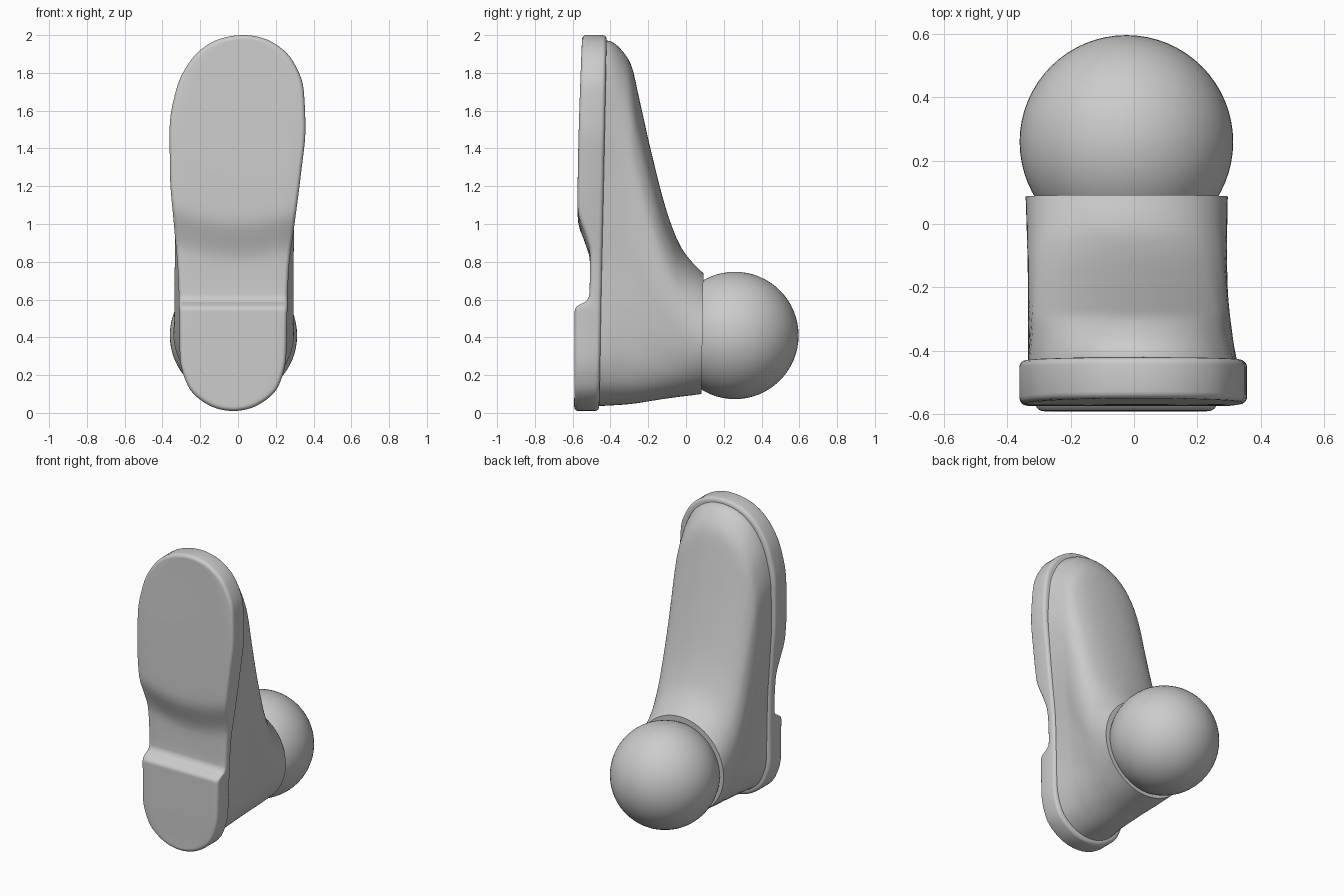
import bpy, bmesh, math
from mathutils import Vector

cube = bpy.data.objects.get("Cube")
if cube:
    bpy.data.objects.remove(cube)

grey = bpy.data.materials.new("plain grey")
grey.use_nodes = True
COLOUR = (0.6, 0.6, 0.6, 1)
grey.diffuse_color = COLOUR
grey.node_tree.nodes["Principled BSDF"].inputs["Base Color"].default_value = COLOUR


def curve(knots, t):
    """Smooth interpolation through (position, value) knots without overshoot."""
    t = min(max(t, knots[0][0]), knots[-1][0])
    slopes = [(b[1] - a[1]) / (b[0] - a[0]) for a, b in zip(knots, knots[1:])]

    def tangent(i):
        if i == 0 or i == len(knots) - 1:
            return slopes[min(i, len(slopes) - 1)]
        a, b = slopes[i - 1], slopes[i]
        return 2 * a * b / (a + b) if a * b > 0 else 0

    i = next(k for k in range(len(slopes)) if t <= knots[k + 1][0])
    h = knots[i + 1][0] - knots[i][0]
    s = (t - knots[i][0]) / h
    return (knots[i][1] * (1 + 2 * s) * (1 - s) ** 2 + knots[i + 1][1] * s * s * (3 - 2 * s)
            + h * (tangent(i) * s * (1 - s) ** 2 + tangent(i + 1) * s * s * (s - 1)))


def loft(name, rows, cap_end=False, angle=40):
    """Skin closed rows of points into one smooth-shaded object."""
    bm = bmesh.new()
    grid = [[bm.verts.new(p) for p in row] for row in rows]
    for a, b in zip(grid, grid[1:]):
        for j in range(len(a)):
            k = (j + 1) % len(a)
            bm.faces.new((a[j], a[k], b[k], b[j]))
    if cap_end:
        bm.faces.new(grid[-1])
    bmesh.ops.remove_doubles(bm, verts=bm.verts, dist=0.0002)
    bmesh.ops.recalc_face_normals(bm, faces=bm.faces)
    mesh = bpy.data.meshes.new(name)
    bm.to_mesh(mesh)
    bm.free()
    obj = bpy.data.objects.new(name, mesh)
    bpy.context.collection.objects.link(obj)
    finish(obj, angle)
    return obj


def finish(obj, angle):
    obj.data.materials.append(grey)
    bpy.ops.object.select_all(action='DESELECT')
    obj.select_set(True)
    bpy.context.view_layer.objects.active = obj
    bpy.ops.object.shade_smooth_by_angle(angle=math.radians(angle))


# Footprint: edge x at even angles from heel tip to toe tip
RIGHT_EDGE = [-.025, -.16, -.265, -.308, -.31, -.318, -.34, -.36, -.362, -.328, -.25, -.13, .03]
LEFT_EDGE = [-.025, .11, .215, .255, .26, .268, .30, .333, .357, .348, .288, .175, .03]
BOTTOM, TOP = 0.01, 2.0


def edge(table, a):
    return curve([(i * math.pi / 12, x) for i, x in enumerate(table)], a)


def height(a):
    return BOTTOM + (TOP - BOTTOM) * (1 - math.cos(a)) / 2


# Sole: heel block, arch and tread on its front, flat behind
TREAD = [(0, -.592), (.54, -.589), (.56, -.582), (.575, -.56), (.59, -.53),
         (.62, -.513), (.66, -.51), (.8, -.508), (.9, -.535), (1.0, -.57),
         (1.04, -.574), (2, -.55)]


def tread_y(x, z):
    bow = 0.07 * (x / 0.33) ** 2 * min(max((z - 0.66) / 0.2, 0), 1)
    return curve(TREAD, z - bow)


def back_y(z):
    return -0.46 + 0.02 * z


def rim(table, sign, a, inset):
    """Footprint point moved inward by the inset."""
    def at(t):
        return Vector((edge(table, t), height(t)))
    if a < 1e-6 or a > math.pi - 1e-6:
        return at(a) + Vector((0, inset if a < 1 else -inset))
    d = (at(min(a + .01, math.pi)) - at(max(a - .01, 0))).normalized()
    return at(a) + Vector((-d.y, d.x)) * inset * sign


R = 0.022
BEVEL = [(R * (1 - math.sin(t)), R * (1 - math.cos(t))) for t in (math.pi / 2 * k / 4 for k in range(5))]
angles = [math.pi * i / 72 for i in range(73)]
angles += [math.acos(1 - 2 * (z / 100 - BOTTOM) / (TOP - BOTTOM)) for z in range(53, 64)]
rows = []
for a in sorted(angles):
    def side(table, sign):
        pts = []
        for inset, drop in BEVEL:
            x, z = rim(table, sign, a, inset)
            pts.append((x, back_y(z) - drop, z))
        for inset, drop in reversed(BEVEL):
            x, z = rim(table, sign, a, inset)
            pts.append((x, tread_y(x, z) + drop, z))
        return pts
    left, right = side(LEFT_EDGE, 1), side(RIGHT_EDGE, -1)
    p, q = Vector(left[-1]), Vector(right[-1])
    across = [p.lerp(q, k / 10) for k in range(1, 10)]
    front = [(v.x, tread_y(v.x, v.z), v.z) for v in across]
    rows.append(left + front + right[::-1])
loft("sole", rows)

# Upper: footprint blending into a round ankle opening
ANKLE_X, ANKLE_R = -0.023, 0.319
INSTEP = [(-.46, 1.972), (-.43, 1.97), (-.405, 1.96), (-.36, 1.92), (-.31, 1.845),
          (-.26, 1.65), (-.2, 1.40), (-.1, 1.04), (-.03, .875), (.03, .795), (.087, .739)]
HEEL = [(-.46, .035), (-.3, .045), (-.1, .075), (.087, .1)]
START, END, SEGMENTS = -0.46, 0.087, 40
rows = []
for i in range(SEGMENTS + 1):
    f = i / SEGMENTS
    y = START + (END - START) * f
    low, high = curve(HEEL, y), curve(INSTEP, y)
    blend = f ** 0.75
    ring = []
    for k in range(96):
        t = 2 * math.pi * k / 96
        a = t if t <= math.pi else 2 * math.pi - t
        foot = edge(LEFT_EDGE if t <= math.pi else RIGHT_EDGE, a)
        foot = -0.005 + (foot + 0.005) * 0.93
        ankle = ANKLE_X + ANKLE_R * math.sin(t)
        z = low + (high - low) * (1 - math.cos(a)) / 2
        lean = 0.02 * (z - 1) * (1 - f) + 0.016 * (z - .42) * f
        ring.append((foot + (ankle - foot) * blend, y + lean, z))
    rows.append(ring)
loft("shoe_upper", rows, cap_end=True)

# Ankle ball
bpy.ops.mesh.primitive_uv_sphere_add(segments=64, ring_count=32, radius=0.337,
                                     location=(-0.024, 0.259, 0.41))
ball = bpy.context.object
ball.name = "ankle_ball"
finish(ball, 60)
